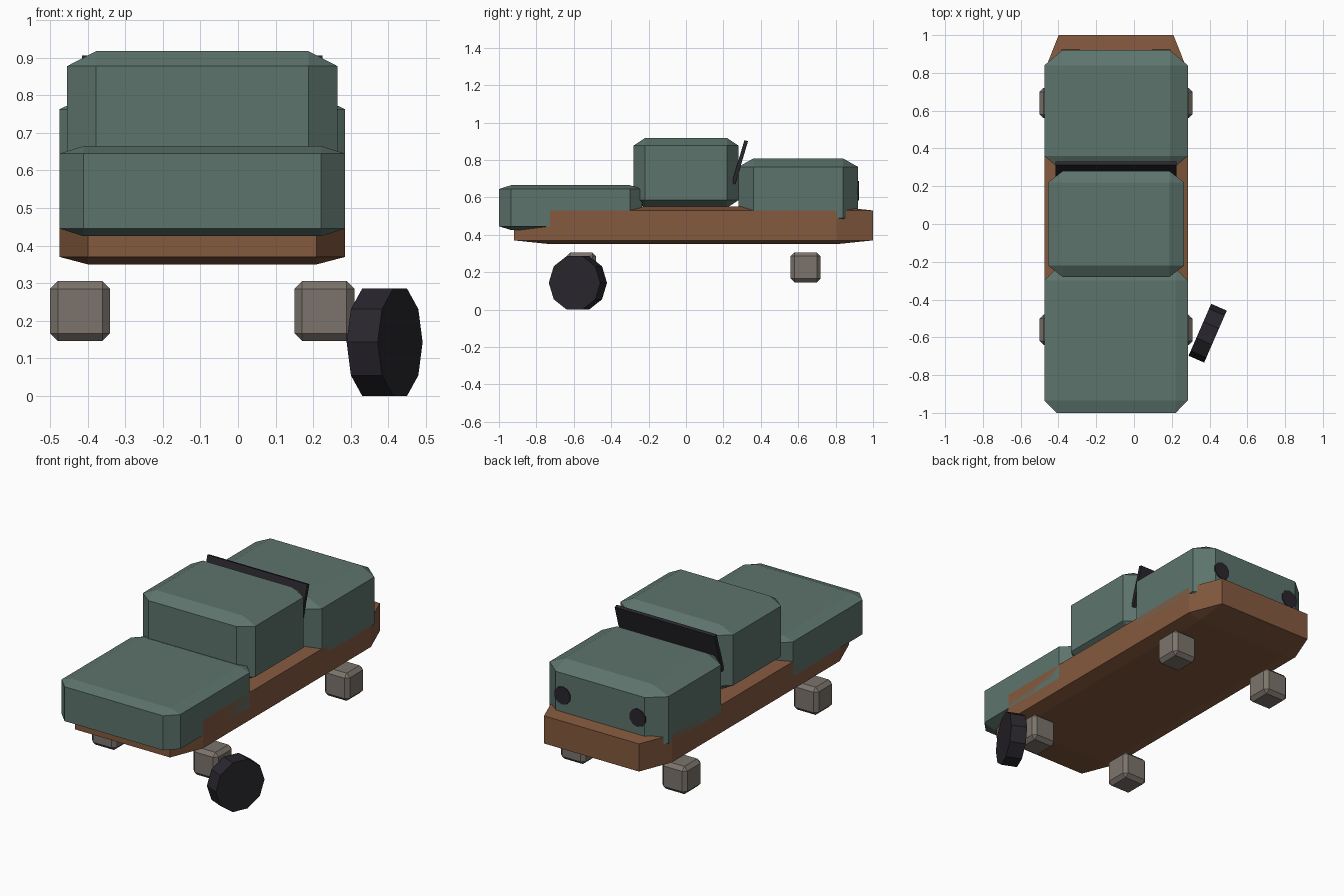
import bpy, bmesh
from math import radians, pi
from mathutils import Matrix, Vector

if "Cube" in bpy.data.objects:
    bpy.data.objects.remove(bpy.data.objects["Cube"])


def material(name, rgb):
    m = bpy.data.materials.new(name)
    m.diffuse_color = (*rgb, 1)
    m.use_nodes = True
    m.node_tree.nodes["Principled BSDF"].inputs["Base Color"].default_value = m.diffuse_color
    return m


GREEN = material("body_green", (0.11, 0.175, 0.15))
BROWN = material("chassis_brown", (0.23, 0.10, 0.048))
DARK = material("dark_rubber", (0.022, 0.019, 0.026))
STONE = material("hub_grey", (0.20, 0.175, 0.15))


def finish(bm, name, mat):
    bmesh.ops.recalc_face_normals(bm, faces=bm.faces)
    mesh = bpy.data.meshes.new(name)
    bm.to_mesh(mesh)
    bm.free()
    mesh.materials.append(mat)
    ob = bpy.data.objects.new(name, mesh)
    bpy.context.collection.objects.link(ob)
    return ob


def block(name, lo, hi, chamfer, mat, tilt=0):
    # Chamfered unit cube stretched to its bounds, so chamfers stretch with it
    lo, hi = Vector(lo), Vector(hi)
    bm = bmesh.new()
    bmesh.ops.create_cube(bm, size=1)
    if chamfer:
        bmesh.ops.bevel(bm, geom=bm.edges[:], offset=chamfer, segments=1,
                        affect='EDGES', profile=0.5)
    bm.transform(Matrix.Diagonal((*(hi - lo), 1)))
    ob = finish(bm, name, mat)
    ob.location = (lo + hi) / 2
    ob.rotation_euler.x = tilt
    return ob


def disc(name, loc, radius, depth, rot, mat):
    bm = bmesh.new()
    bmesh.ops.create_cone(bm, cap_ends=True, segments=10, radius1=radius,
                          radius2=radius, depth=depth)
    ob = finish(bm, name, mat)
    ob.location = loc
    ob.rotation_euler = rot
    return ob


CX = -0.095  # centre line of the car body

# Chassis slab and the three body volumes
block("chassis", (CX - .38, -.92, .35), (CX + .38, 1.0, .55), .1, BROWN)
block("trunk", (CX - .38, -1.0, .425), (CX + .38, -.235, .665), .085, GREEN)
block("cabin", (CX - .36, -.28, .545), (CX + .36, .28, .917), .107, GREEN)
block("hood", (CX - .38, .28, .445), (CX + .38, .92, .808), .125, GREEN)

# Tilted windshield between cabin and hood
block("windshield", (CX - .32, .278, .668), (CX + .32, .298, .908), 0, DARK,
      radians(-16.5))

# Headlights and wheel hubs, mirrored about the centre line
for side, label in ((-1, "left"), (1, "right")):
    disc("headlight_" + label, (CX + side * .24, .915, .635), .052, .02,
         (pi / 2, 0, 0), DARK)
    for y, end in ((-.56, "rear"), (.64, "front")):
        x = CX + side * .325
        block(f"hub_{end}_{label}", (x - .08, y - .08, .146),
              (x + .08, y + .08, .306), .13, STONE)

# Loose wheel, turned away from the body
disc("loose_wheel", (.39, -.578, .143), .15, .09,
     (0, pi / 2, radians(-23.5)), DARK)
